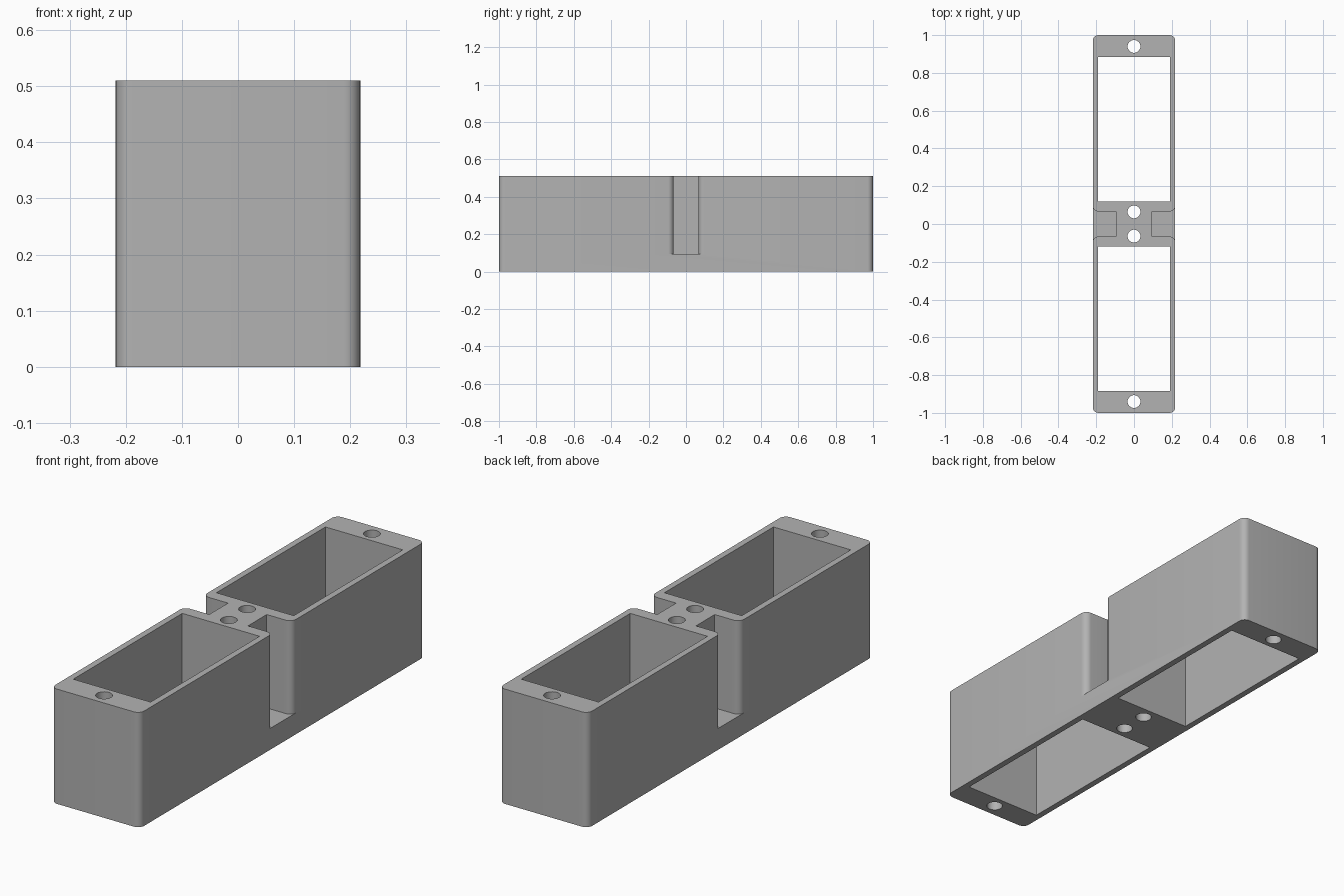
import bpy, bmesh, math

if "Cube" in bpy.data.objects:
    bpy.data.objects.remove(bpy.data.objects["Cube"], do_unlink=True)

HALF_X, HALF_Y, HEIGHT, RADIUS = 0.218, 1.0, 0.51, 0.03
POCKET_X, POCKET_IN, POCKET_OUT = 0.19, 0.12, 0.885
NOTCH_X, NOTCH_Y, NOTCH_FLOOR = 0.095, 0.066, 0.095
HOLE_R, HOLE_YS = 0.034, (0.94, 0.064)

grey = bpy.data.materials.new("plain grey")
grey.use_nodes = True
colour = (0.45, 0.45, 0.45, 1)
grey.diffuse_color = colour
grey.node_tree.nodes["Principled BSDF"].inputs["Base Color"].default_value = colour


def arc(cx, cy, r, start, end, steps=8):
    """Points on an arc, angles in degrees."""
    angles = [math.radians(start + (end - start) * i / steps) for i in range(steps + 1)]
    return [(cx + r * math.cos(a), cy + r * math.sin(a)) for a in angles]


def prism(name, outline, bottom, top):
    """Extrude a counter-clockwise outline upwards."""
    bm = bmesh.new()
    face = bm.faces.new([bm.verts.new((x, y, bottom)) for x, y in outline])
    grown = bmesh.ops.extrude_face_region(bm, geom=[face])["geom"]
    raised = [v for v in grown if isinstance(v, bmesh.types.BMVert)]
    bmesh.ops.translate(bm, verts=raised, vec=(0, 0, top - bottom))
    bmesh.ops.recalc_face_normals(bm, faces=bm.faces)
    mesh = bpy.data.meshes.new(name)
    bm.to_mesh(mesh)
    bm.free()
    mesh.materials.append(grey)
    obj = bpy.data.objects.new(name, mesh)
    bpy.context.scene.collection.objects.link(obj)
    return obj


# Long block with rounded upright corners
cx, cy = HALF_X - RADIUS, HALF_Y - RADIUS
corners = ((cx, cy, 0), (-cx, cy, 90), (-cx, -cy, 180), (cx, -cy, 270))
body = prism("twin_pocket_body",
             [p for x, y, a in corners for p in arc(x, y, RADIUS, a, a + 90)], 0, HEIGHT)

cutters = []
for side, word in ((-1, "front"), (1, "back")):
    # Through pocket
    near, far = sorted((side * POCKET_IN, side * POCKET_OUT))
    rect = [(-POCKET_X, near), (POCKET_X, near), (POCKET_X, far), (-POCKET_X, far)]
    cutters.append(prism(word + "_pocket_cutter", rect, -0.1, HEIGHT + 0.1))
    # Screw holes at both ends of the pocket
    for y in HOLE_YS:
        cutters.append(prism(word + "_hole_cutter", arc(0, side * y, HOLE_R, 0, 360, 32)[:-1],
                             -0.1, HEIGHT + 0.1))

# Side notches with rounded mouths, open at the top
lower = ([(NOTCH_X, -NOTCH_Y)] + arc(cx, -NOTCH_Y - RADIUS, RADIUS, 90, 0)
         + [(HALF_X + 0.1, -NOTCH_Y - RADIUS)])
outline = lower + [(x, -y) for x, y in reversed(lower)]
for side, word in ((1, "left"), (-1, "right")):
    cutters.append(prism(word + "_notch_cutter", [(side * x, y) for x, y in outline],
                         NOTCH_FLOOR, HEIGHT + 0.1))

# Cut, bake the result and drop the cutters
for cutter in cutters:
    cut = body.modifiers.new(cutter.name, "BOOLEAN")
    cut.operation, cut.solver, cut.object = "DIFFERENCE", "EXACT", cutter
    cutter.hide_render = True
bpy.context.view_layer.objects.active = body
body.select_set(True)
for cutter in cutters:
    bpy.ops.object.modifier_apply(modifier=cutter.name)
    bpy.data.objects.remove(cutter, do_unlink=True)

bpy.ops.object.select_all(action="DESELECT")
body.select_set(True)
bpy.ops.object.shade_smooth_by_angle(angle=math.radians(30))
